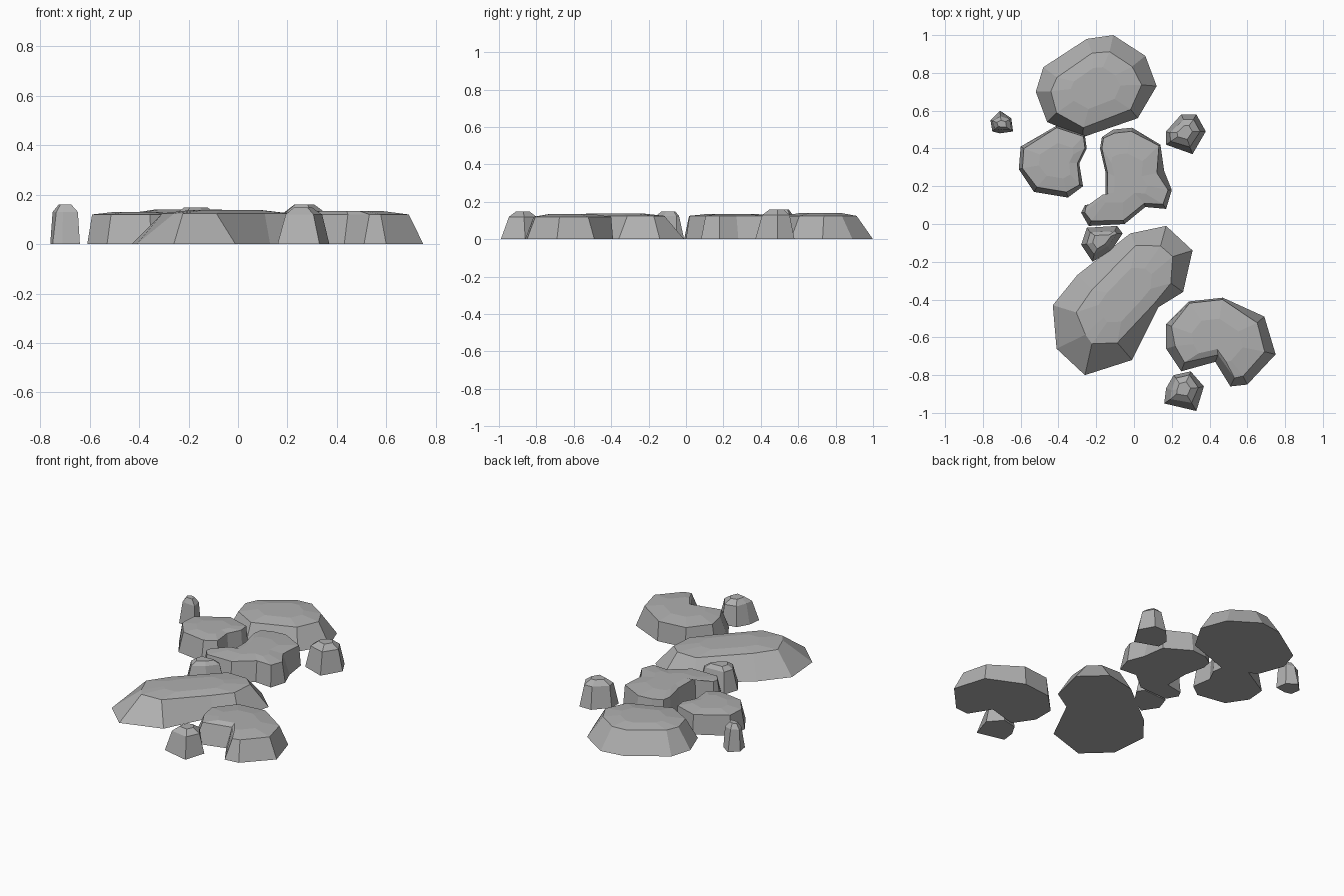
import bpy
import bmesh
from mathutils import Vector

default_cube = bpy.data.objects.get("Cube")
if default_cube:
    bpy.data.objects.remove(default_cube, do_unlink=True)

CM = 0.01  # outlines are given in hundredths of a unit

# Single stone colour
grey = bpy.data.materials.new("stone_grey")
grey.use_nodes = True
colour = (0.43, 0.43, 0.43, 1.0)
grey.diffuse_color = colour
shader = grey.node_tree.nodes["Principled BSDF"]
shader.inputs["Base Color"].default_value = colour
shader.inputs["Roughness"].default_value = 0.9


def inward_direction(points, index):
    """Unit bisector pointing into a clockwise outline."""
    here = points[index]
    before = (here - points[index - 1]).normalized()
    after = (points[(index + 1) % len(points)] - here).normalized()
    tangent = before + after
    return Vector((tangent.y, -tangent.x)).normalized()


def bridge(bm, lower, upper):
    """Join two rings of equal length with quads."""
    count = len(lower)
    for i in range(count):
        j = (i + 1) % count
        bm.faces.new((lower[i], lower[j], upper[j], upper[i]))


def make_stone(name, outline, rim_height, top_height, crown=0.55):
    """Each outline entry is x, y and how far the top rim steps inwards."""
    points = [Vector((x, y)) * CM for x, y, step in outline]
    rim = [point + inward_direction(points, i) * outline[i][-1] * CM
           for i, point in enumerate(points)]
    centre = sum(rim, Vector((0, 0))) / len(rim)
    cap = [centre.lerp(point, crown) for point in rim]

    bm = bmesh.new()

    def ring(flat_points, height):
        return [bm.verts.new((p.x, p.y, height)) for p in flat_points]

    base_ring = ring(points, 0)
    rim_ring = ring(rim, rim_height)
    cap_ring = ring(cap, top_height)
    bridge(bm, base_ring, rim_ring)
    bridge(bm, rim_ring, cap_ring)
    bm.faces.new(base_ring)
    bm.faces.new(cap_ring)
    bmesh.ops.recalc_face_normals(bm, faces=bm.faces[:])

    mesh = bpy.data.meshes.new(name)
    bm.to_mesh(mesh)
    bm.free()
    mesh.materials.append(grey)
    stone = bpy.data.objects.new(name, mesh)
    bpy.context.collection.objects.link(stone)
    return stone


# Large stepping stones, broad and nearly flat on top
make_stone("back_stone", [
    (-11, 100, 9), (6, 89, 9), (12, 73, 8), (2, 56, 6), (-27, 46, 5),
    (-46, 54, 7), (-52, 70, 8), (-48, 83, 9), (-25, 98, 8),
], rim_height=0.125, top_height=0.14)

make_stone("right_stone", [
    (-26, 47, 1), (-25, 40, 1), (-29, 32, 1), (-27, 20, 2), (-35, 14, 3),
    (-53, 17, 3), (-61, 29, 2), (-60, 41, 2), (-41, 52, 1),
], rim_height=0.12, top_height=0.13)

make_stone("middle_stone", [
    (-11, 50, 2), (-1, 51, 2), (14, 42, 1), (16, 28, 4), (20, 18, 2),
    (17, 8, 3), (6, 9, 2), (-5, 0, 2), (-24, -1, 3), (-28, 6, 2),
    (-26, 10, 1), (-15, 12, 1), (-15, 27, 1), (-18, 40, 1), (-17, 46, 1),
], rim_height=0.125, top_height=0.135)

make_stone("front_stone", [
    (17, -1, 11), (31, -14, 11), (26, -36, 8), (13, -44, 3), (-1, -72, 12),
    (-26, -80, 17), (-41, -66, 17), (-43, -43, 13), (-30, -27, 11),
    (-2, -5, 7),
], rim_height=0.125, top_height=0.138)

make_stone("left_stone", [
    (29, -41, 1), (47, -39, 1), (69, -49, 5), (75, -69, 6), (60, -85, 5),
    (51, -86, 5), (43, -73, 4), (25, -78, 5), (17, -66, 5), (17, -53, 3),
], rim_height=0.12, top_height=0.135)

# Small filler stones, narrow with a raised crown
make_stone("gap_pebble", [
    (-25, -2, 3), (-9, -1, 3), (-6, -5, 3), (-12, -14, 3), (-22, -20, 4),
    (-28, -11, 3),
], rim_height=0.125, top_height=0.148, crown=0.6)

make_stone("front_pebble", [
    (21, -80, 2), (30, -78, 2), (37, -86, 3), (33, -99, 5), (16, -95, 4),
    (17, -87, 3),
], rim_height=0.12, top_height=0.148, crown=0.5)

make_stone("back_left_pebble", [
    (25, 58, 3), (33, 58, 3), (38, 49, 3), (31, 37, 4), (17, 42, 3),
    (17, 49, 2),
], rim_height=0.13, top_height=0.16, crown=0.5)

make_stone("back_right_pebble", [
    (-71, 60, 3), (-65, 56, 1), (-64, 49, 1), (-71, 48, 2), (-75, 49, 2),
    (-76, 55, 1),
], rim_height=0.13, top_height=0.16, crown=0.5)
